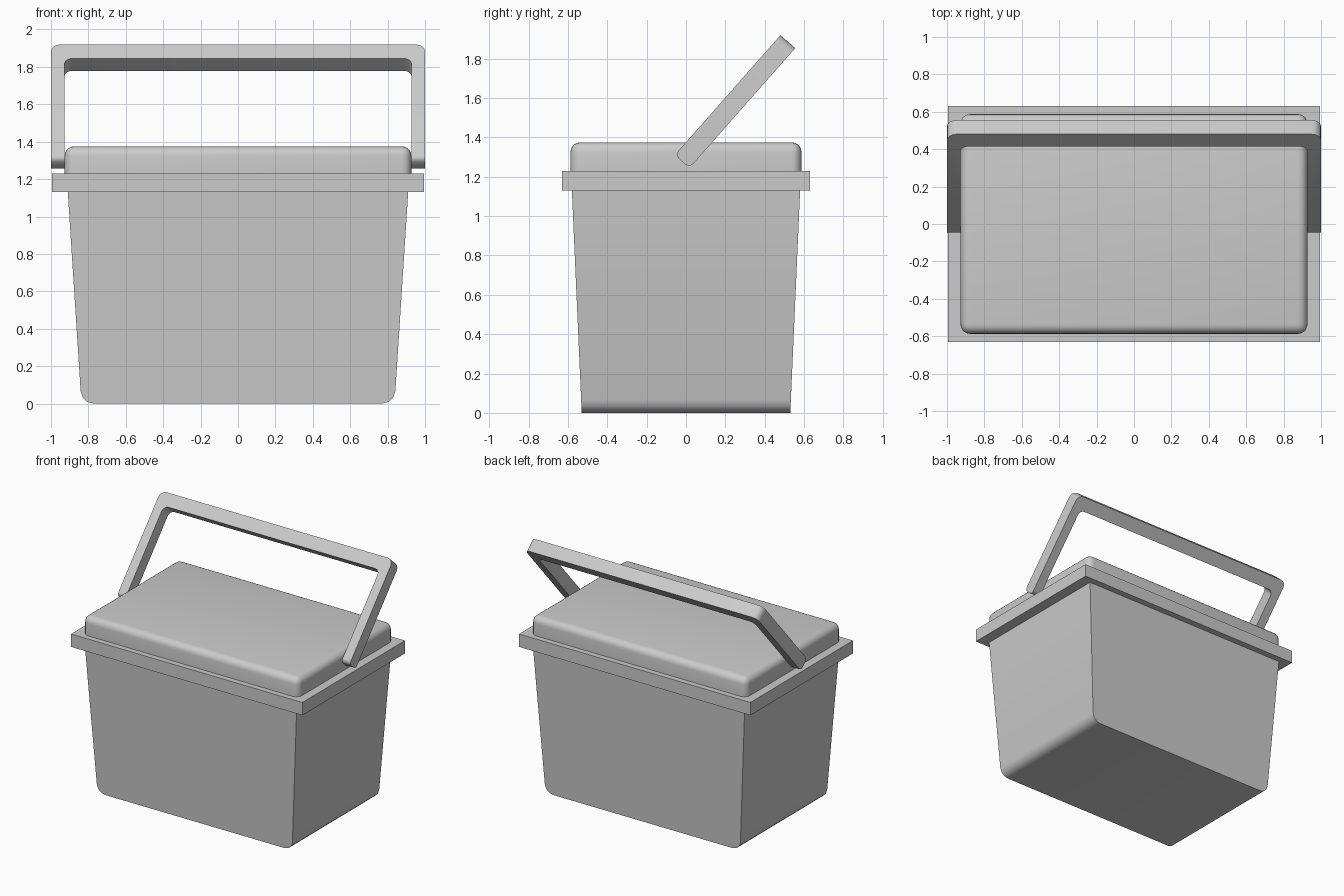
import bpy, bmesh
from math import radians
from mathutils import Vector, Matrix

if "Cube" in bpy.data.objects:
    bpy.data.objects.remove(bpy.data.objects["Cube"])


def finish(name, bm):
    bmesh.ops.recalc_face_normals(bm, faces=bm.faces[:])
    mesh = bpy.data.meshes.new(name)
    bm.to_mesh(mesh)
    bm.free()
    ob = bpy.data.objects.new(name, mesh)
    bpy.context.collection.objects.link(ob)
    bpy.ops.object.select_all(action='DESELECT')
    ob.select_set(True)
    bpy.context.view_layer.objects.active = ob
    bpy.ops.object.shade_smooth_by_angle(angle=radians(40))
    return ob


def box(hx, hy, z0, z1):
    bm = bmesh.new()
    bmesh.ops.create_cube(bm, size=1)
    for v in bm.verts:
        v.co = Vector((v.co.x * 2 * hx, v.co.y * 2 * hy, z1 if v.co.z > 0 else z0))
    return bm


def bevel(bm, test, width, segments):
    edges = [e for e in bm.edges if test(e.verts[0].co, e.verts[1].co)]
    bmesh.ops.bevel(bm, geom=edges, offset=width, offset_type='OFFSET',
                    segments=segments, profile=0.5, affect='EDGES')


# Tapered tub, rounded along its two short bottom edges
bm = box(0.91, 0.58, 0, 1.13)
for v in bm.verts:
    if v.co.z < 0.1:
        v.co.x *= 0.837 / 0.91
        v.co.y *= 0.53 / 0.58
bevel(bm, lambda a, b: max(a.z, b.z) < 0.01 and abs(a.x - b.x) < 0.01, 0.065, 3)
finish("tub", bm)

# Flat rim
finish("rim", box(0.995, 0.63, 1.13, 1.23))

# Lid with rounded top and upright edges
bm = box(0.927, 0.587, 1.23, 1.375)
bevel(bm, lambda a, b: max(a.z, b.z) > 1.3, 0.05, 5)
finish("lid", bm)

# Handle: U outline in local x / y (along the arm), thickness in local z
L, T = 0.813, 0.1
IN, OUT, BAR = 0.928, 1.0, L - 0.1
outline = [(-OUT, 0), (-OUT, L), (OUT, L), (OUT, 0),
           (IN, 0), (IN, BAR), (-IN, BAR), (-IN, 0)]
bm = bmesh.new()
face = bm.faces.new([bm.verts.new((x, y, -T / 2)) for x, y in outline])
ext = bmesh.ops.extrude_face_region(bm, geom=[face])
for g in ext["geom"]:
    if isinstance(g, bmesh.types.BMVert):
        g.co.z += T


def across(a, b):
    return abs(a.z - b.z) > 0.05


bevel(bm, lambda a, b: across(a, b) and a.y > L - 0.01 and b.y > L - 0.01, 0.05, 4)
bevel(bm, lambda a, b: across(a, b) and abs(a.y - BAR) < 0.01
      and abs(abs(a.x) - IN) < 0.01 and abs(abs(b.x) - IN) < 0.01
      and abs(b.y - BAR) < 0.01, 0.04, 4)
bevel(bm, lambda a, b: max(a.y, b.y) < 0.001 and abs(a.z - b.z) < 0.001, 0.03, 4)
tilt = Matrix.Translation((0, -0.02, 1.277)) @ Matrix.Rotation(radians(48.6), 4, 'X')
bmesh.ops.transform(bm, matrix=tilt, verts=bm.verts[:])
finish("handle", bm)
